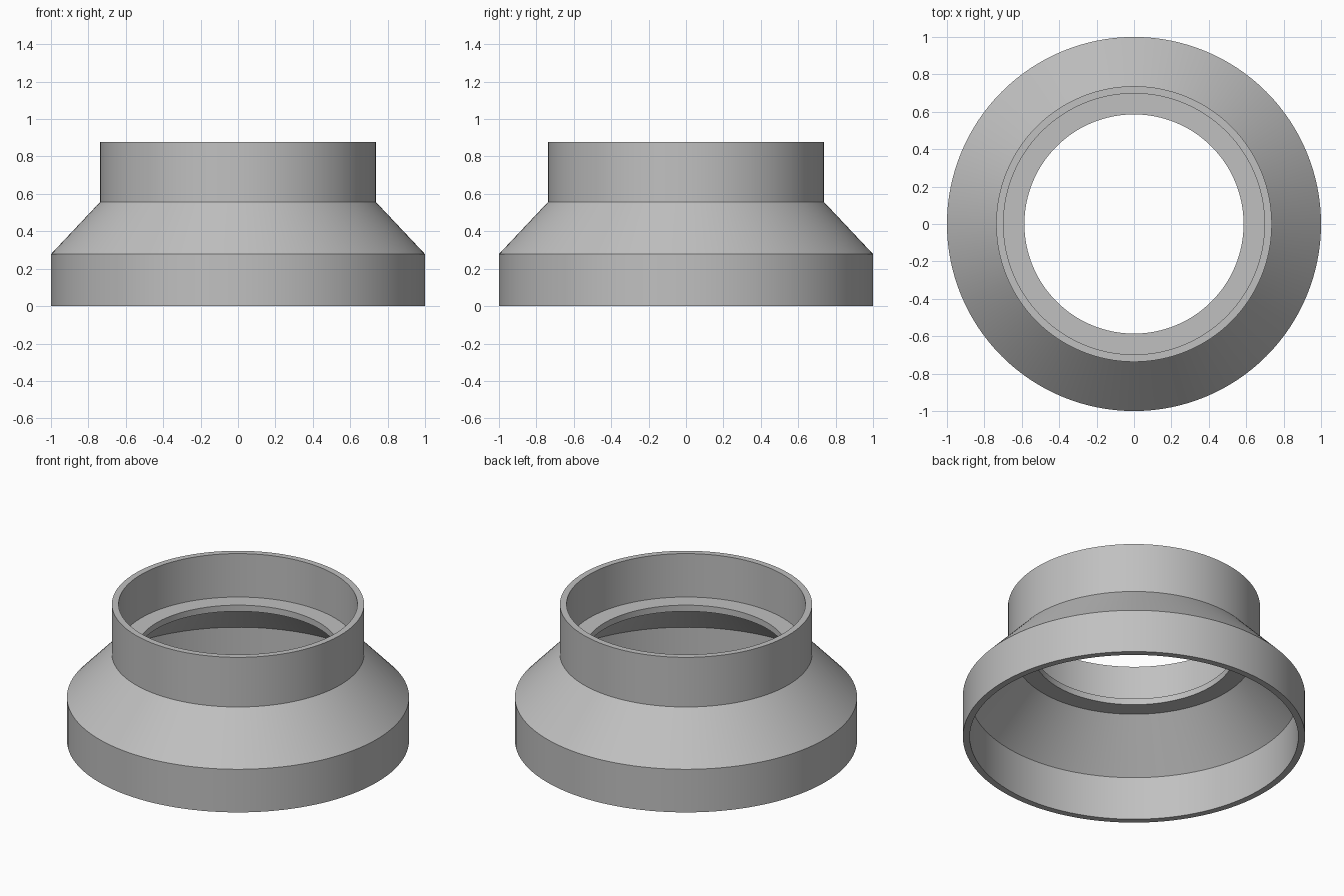
import bpy
import bmesh
import math

cube = bpy.data.objects.get("Cube")
if cube:
    bpy.data.objects.remove(cube, do_unlink=True)

# Material
grey = bpy.data.materials.new("plain grey")
grey.use_nodes = True
colour = (0.53, 0.53, 0.53, 1)
grey.diffuse_color = colour
grey.node_tree.nodes["Principled BSDF"].inputs["Base Color"].default_value = colour

# Wall section of the reducer as (radius, height), outside then inside
SECTION = [
    (1.0, 0), (1.0, 0.278), (0.737, 0.557), (0.737, 0.877),   # outer wall
    (0.698, 0.877), (0.698, 0.597),                           # upper socket
    (0.586, 0.597), (0.586, 0.557), (0.698, 0.557),           # inner stop ledge
    (0.96, 0.28), (0.96, 0),                                  # lower socket
]
SEGMENTS = 128

# Revolve the closed section around the vertical axis
bm = bmesh.new()
verts = [bm.verts.new((r, 0, z)) for r, z in SECTION]
edges = [bm.edges.new((a, b)) for a, b in zip(verts, verts[1:] + verts[:1])]
bmesh.ops.spin(bm, geom=verts + edges, cent=(0, 0, 0), axis=(0, 0, 1),
               angle=math.tau, steps=SEGMENTS, use_merge=True)
bmesh.ops.remove_doubles(bm, verts=bm.verts, dist=0.0001)
bmesh.ops.recalc_face_normals(bm, faces=bm.faces)

mesh = bpy.data.meshes.new("pipe_reducer")
bm.to_mesh(mesh)
bm.free()
mesh.materials.append(grey)
reducer = bpy.data.objects.new("pipe_reducer", mesh)
bpy.context.collection.objects.link(reducer)

# Smooth walls with sharp rims
bpy.ops.object.select_all(action="DESELECT")
reducer.select_set(True)
bpy.context.view_layer.objects.active = reducer
bpy.ops.object.shade_smooth_by_angle(angle=math.radians(30))
